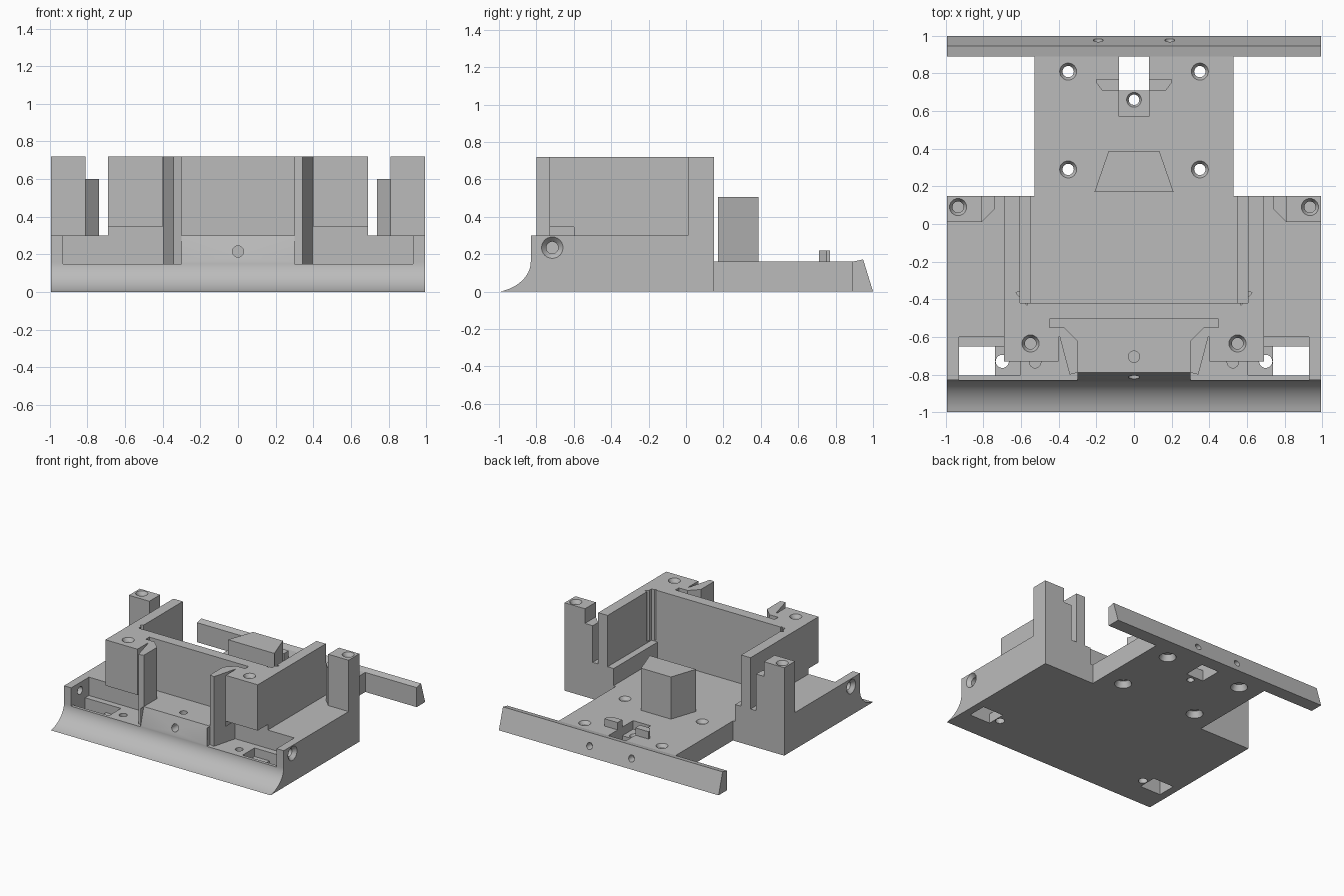
import bpy, bmesh
from math import sin, cos, radians
from mathutils import Matrix, Vector

cube = bpy.data.objects.get("Cube")
if cube:
    bpy.data.objects.remove(cube)

grey = bpy.data.materials.new("plain grey")
grey.use_nodes = True
grey.diffuse_color = (0.5, 0.5, 0.5, 1)
grey.node_tree.nodes["Principled BSDF"].inputs["Base Color"].default_value = (0.5, 0.5, 0.5, 1)


def finish(name, bm):
    bmesh.ops.recalc_face_normals(bm, faces=bm.faces)
    mesh = bpy.data.meshes.new(name)
    bm.to_mesh(mesh)
    bm.free()
    mesh.materials.append(grey)
    ob = bpy.data.objects.new(name, mesh)
    bpy.context.collection.objects.link(ob)
    return ob


def prism(name, pts, lo, hi, axis="z"):
    """Extrude an outline along z (points are x, y) or along x (points are y, z)."""
    place = (lambda a, b, h: (a, b, h)) if axis == "z" else (lambda a, b, h: (h, a, b))
    bm = bmesh.new()
    low = [bm.verts.new(place(a, b, lo)) for a, b in pts]
    high = [bm.verts.new(place(a, b, hi)) for a, b in pts]
    bm.faces.new(low)
    bm.faces.new(high)
    for i in range(len(pts)):
        j = (i + 1) % len(pts)
        bm.faces.new((low[i], low[j], high[j], high[i]))
    return finish(name, bm)


def box(name, x0, x1, y0, y1, z0, z1):
    return prism(name, [(x0, y0), (x1, y0), (x1, y1), (x0, y1)], z0, z1)


def drill(start, direction, depth, r, r_end=None):
    """Round cutter, tapered when an end radius is given."""
    d = Vector(direction)
    bm = bmesh.new()
    turn = Vector((0, 0, 1)).rotation_difference(d).to_matrix().to_4x4()
    centre = Vector(start) + d * depth / 2
    bmesh.ops.create_cone(bm, cap_ends=True, segments=24, radius1=r,
                          radius2=r if r_end is None else r_end, depth=depth,
                          matrix=Matrix.Translation(centre) @ turn)
    return finish("cutter", bm)


def cut(ob, *cutters):
    for c in cutters:
        c.hide_render = True
        mod = ob.modifiers.new("cut", "BOOLEAN")
        mod.operation, mod.solver, mod.object = "DIFFERENCE", "EXACT", c
        bpy.context.view_layer.objects.active = ob
        bpy.ops.object.modifier_apply(modifier=mod.name)
        bpy.data.objects.remove(c)


def flip(pts, s):
    return [(s * x, y) for x, y in pts]


def side_box(s, x0, x1, *rest):
    return box("cutter", s * x0, s * x1, *rest)


W, TOP, SHELF, FLOOR = 0.995, 0.72, 0.30, 0.16
UP, DOWN = (0, 0, 1), (0, 0, -1)
parts = []

# Front base with a concave leading edge
arc = [(-1.05 + 0.22 * sin(radians(a)), 0.16 - 0.165 * cos(radians(a))) for a in range(20, 91, 5)]
base = prism("front_base", [(-1, 0)] + arc + [(-0.83, SHELF), (0.15, SHELF), (0.15, 0)], -W, W, "x")
cut(base,
    box("cutter", -0.55, 0.55, -0.42, 0.2, FLOOR, 0.5),
    prism("cutter", [(-0.9, 0.16), (-0.83, 0.16), (-0.79, SHELF + 0.001), (-0.79, 0.4), (-0.9, 0.4)],
          -0.3, 0.3, "x"),
    drill((0, -0.9, 0.215), (0, 1, 0), 0.3, 0.03),
    drill((0, -0.705, 0.4), DOWN, 0.25, 0.03))
for s in (-1, 1):
    cut(base,
        side_box(s, 0.30, 0.93, -0.9, -0.60, 0.15, 0.4),
        side_box(s, 0.74, 0.93, -0.805, -0.65, -0.1, 0.2),
        side_box(s, 0.605, 0.745, -0.805, -0.65, 0.08, 0.2),
        drill((s * 0.70, -0.73, -0.1), UP, 0.3, 0.035),
        drill((s * 0.525, -0.735, 0.2), DOWN, 0.15, 0.03),
        drill((s * 1.1, -0.715, 0.235), (-s, 0, 0), 0.25, 0.032),
        drill((s * 1.0, -0.715, 0.235), (-s, 0, 0), 0.035, 0.062, 0.03))
parts.append(base)

# Tall frame: side walls, cross wall, front blocks and clip arms
half = [(0.605, -0.42), (0.605, 0.15), (0.69, 0.15), (0.69, -0.73), (0.40, -0.73), (0.40, -0.60),
        (0.395, -0.60), (0.342, -0.80), (0.30, -0.79), (0.30, -0.62), (0.37, -0.55), (0.45, -0.55),
        (0.45, -0.505)]
frame = prism("tall_frame", half + flip(half[::-1], -1), SHELF, TOP)
for s in (-1, 1):
    cut(frame,
        side_box(s, 0.40, 0.8, -0.8, -0.60, 0.2, 0.345),
        prism("cutter", flip([(0.56, -0.41), (0.568, -0.432), (0.628, -0.365), (0.60, -0.355)], s),
              0.31, 0.8),
        drill((s * 0.55, -0.635, TOP + 0.01), DOWN, 0.3, 0.03),
        drill((s * 0.55, -0.635, TOP + 0.001), DOWN, 0.03, 0.046, 0.03))
parts.append(frame)

for s, side in ((1, "left"), (-1, "right")):
    # Lower end of each clip arm
    parts.append(prism("clip_foot_" + side,
                       flip([(0.395, -0.60), (0.342, -0.80), (0.30, -0.79), (0.30, -0.60)], s),
                       0.15, SHELF))
    # Rear corner post with a lower chamfered step
    post = prism("corner_post_" + side,
                 flip([(0.81, 0.01), (W, 0.01), (W, 0.15), (0.81, 0.15)], s), SHELF, TOP)
    cut(post,
        drill((s * 0.935, 0.09, TOP + 0.01), DOWN, 0.3, 0.03),
        drill((s * 0.935, 0.09, TOP + 0.001), DOWN, 0.03, 0.046, 0.03))
    parts.append(post)
    parts.append(prism("post_step_" + side,
                       flip([(0.81, 0.01), (0.81, 0.15), (0.74, 0.15), (0.74, 0.08)], s),
                       SHELF, 0.60))
    # Small catches beside the rear opening
    parts.append(prism("catch_" + side,
                       flip([(0.08, 0.71), (0.17, 0.71), (0.20, 0.75), (0.20, 0.77), (0.08, 0.77)], s),
                       FLOOR, 0.22))

# Rear plate with countersunk screw holes, opening and sunken pad
plate = box("rear_plate", -0.53, 0.53, 0.15, 0.89, 0, FLOOR)
cut(plate,
    box("cutter", -0.08, 0.08, 0.71, 0.88999, -0.1, 0.3),
    box("cutter", -0.08, 0.08, 0.57, 0.72, 0.09, 0.3),
    drill((0, 0.66, -0.1), UP, 0.3, 0.028),
    drill((0, 0.66, 0.091), DOWN, 0.02, 0.04, 0.028))
for x in (-0.35, 0.35):
    for y in (0.29, 0.81):
        cut(plate,
            drill((x, y, -0.1), UP, 0.4, 0.03),
            drill((x, y, -0.001), UP, 0.05, 0.065, 0.045),
            drill((x, y, FLOOR + 0.001), DOWN, 0.025, 0.046, 0.03))
parts.append(plate)

# Wedge-shaped support block
parts.append(prism("support_block", [(-0.21, 0.17), (0.21, 0.17), (0.135, 0.388), (-0.135, 0.388)],
                   FLOOR, 0.505))

# Rear bumper bar
bumper = prism("rear_bumper", [(0.89, 0), (1, 0), (0.947, 0.172), (0.89, FLOOR)], -W, W, "x")
cut(bumper, *[drill((x, 1.05, 0.077), (0, -1, 0), 0.13, 0.026) for x in (-0.19, 0.19)])
parts.append(bumper)

# Smooth curves, sharp corners
bpy.ops.object.select_all(action="DESELECT")
for ob in parts:
    ob.select_set(True)
bpy.context.view_layer.objects.active = base
bpy.ops.object.shade_smooth_by_angle(angle=radians(25))
